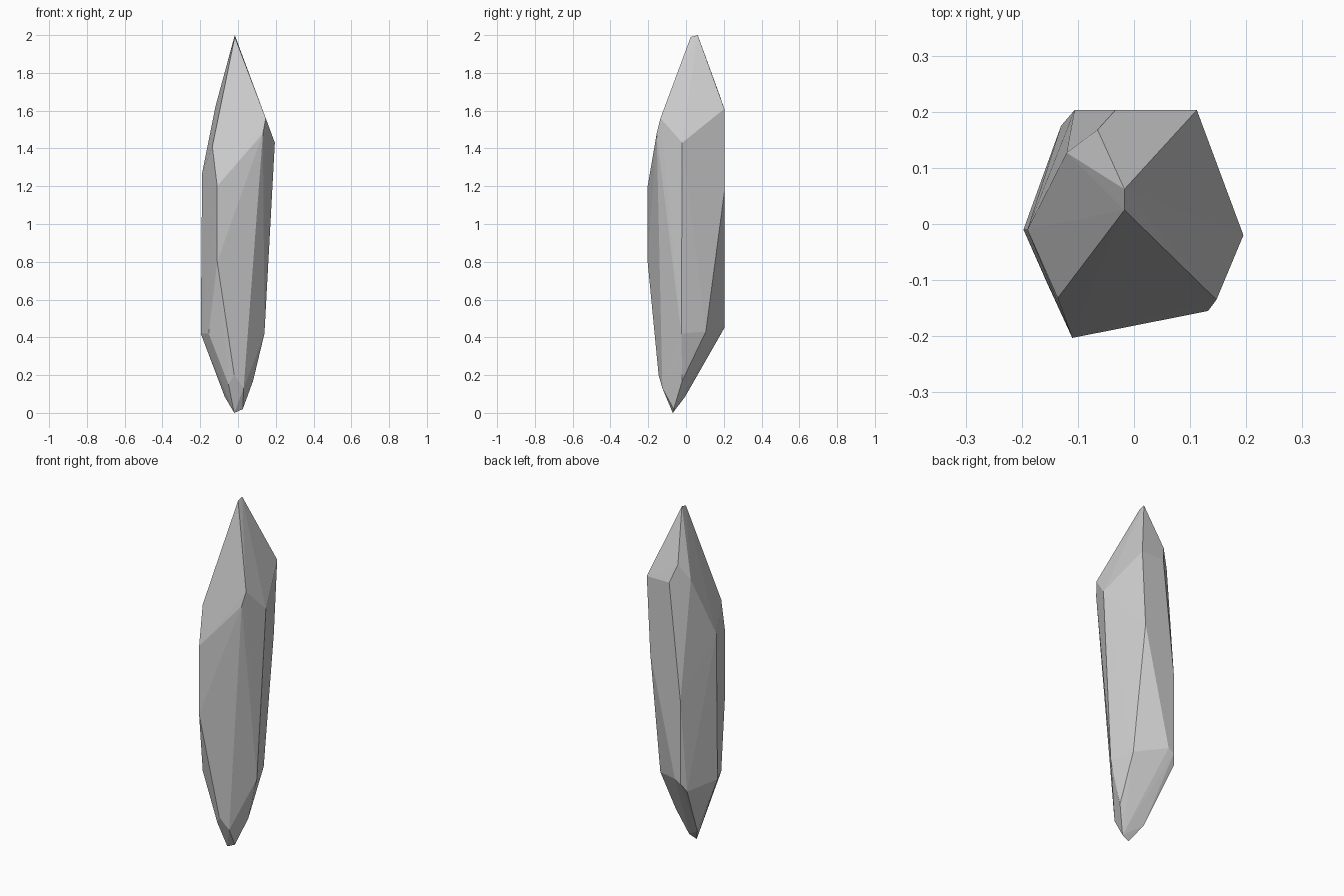
import bpy, bmesh

# Corner points of the faceted crystal, grouped by zone
tip = [(-0.017, 0.025, 1.99), (-0.017, 0.062, 2.0)]
shoulder = [
    (0.147, -0.135, 1.56), (0.132, -0.155, 1.48), (0.195, -0.02, 1.43),
    (0.112, 0.203, 1.61), (-0.033, 0.203, 1.61), (-0.065, 0.168, 1.71),
    (-0.12, 0.127, 1.62), (-0.19, -0.01, 1.27), (-0.136, -0.132, 1.41),
    (-0.11, -0.203, 1.2),
]
body = [
    (-0.11, -0.203, 0.8), (0.09, 0.203, 1.17), (-0.106, 0.203, 0.93),
]
lower = [
    (0.14, -0.025, 0.42), (0.093, 0.105, 0.43), (-0.07, 0.203, 0.47),
    (-0.106, 0.203, 0.45), (-0.13, 0.175, 0.40), (-0.197, -0.01, 0.42),
    (-0.155, -0.105, 0.42), (0.11, -0.03, 0.3),
]
base = [
    (-0.02, -0.145, 0.2), (0.03, -0.125, 0.13), (-0.05, -0.12, 0.15),
    (0.08, -0.02, 0.17), (-0.07, -0.005, 0.085), (0.025, -0.065, 0.02),
    (-0.02, -0.07, 0.0),
]

# Wrap the points in a convex, flat-sided shell
bm = bmesh.new()
for p in tip + shoulder + body + lower + base:
    bm.verts.new(p)
hull = bmesh.ops.convex_hull(bm, input=bm.verts[:])
loose = [v for v in bm.verts if not v.link_faces]
bmesh.ops.delete(bm, geom=loose, context='VERTS')
bmesh.ops.recalc_face_normals(bm, faces=bm.faces[:])

mesh = bpy.data.meshes.new("crystal_shard")
bm.to_mesh(mesh)
bm.free()
bpy.context.collection.objects.link(bpy.data.objects.new("crystal_shard", mesh))
